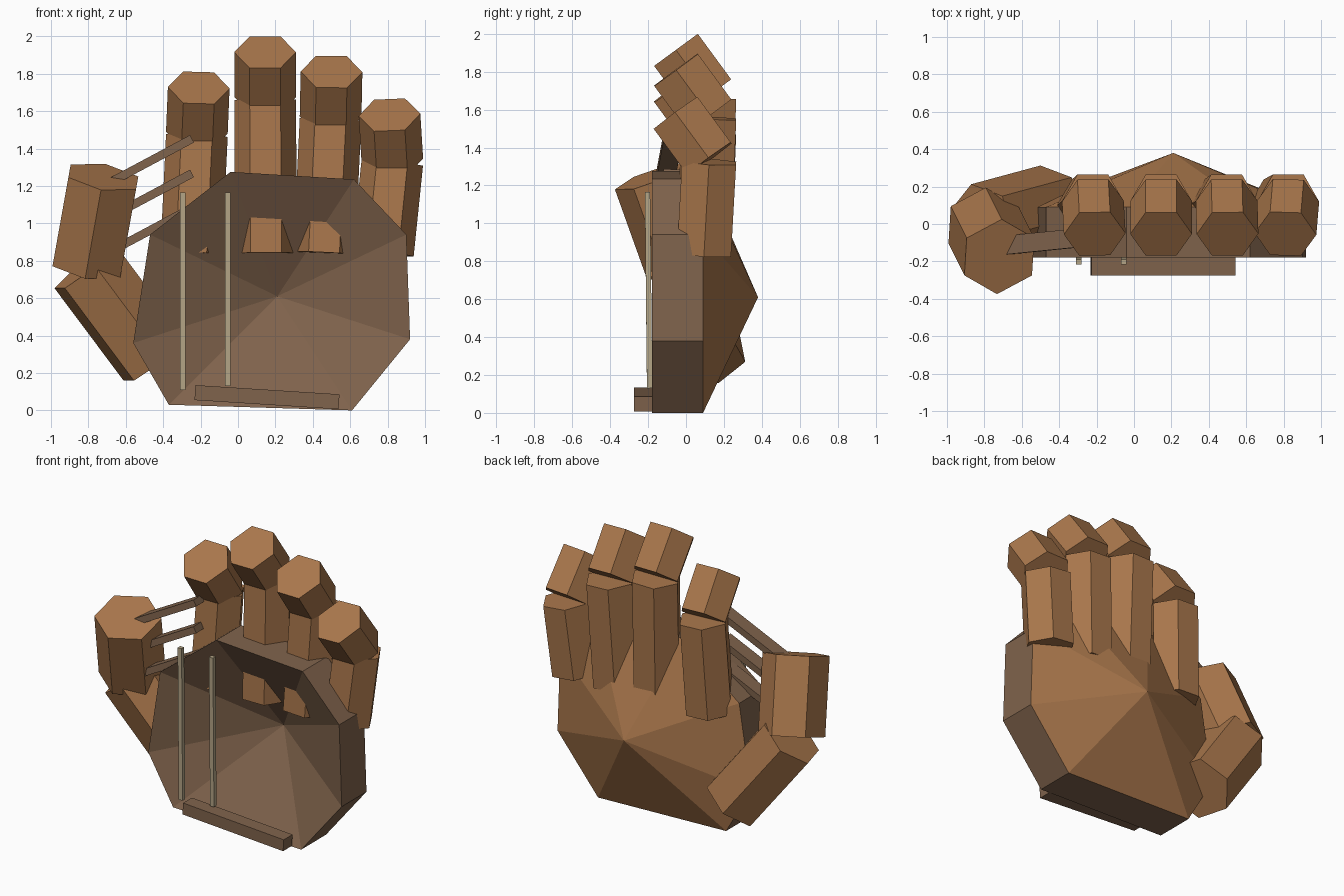
import bpy, bmesh, math
from mathutils import Vector

cube = bpy.data.objects.get("Cube")
if cube:
    bpy.data.objects.remove(cube, do_unlink=True)


def material(name, rgb):
    m = bpy.data.materials.new(name)
    m.use_nodes = True
    m.diffuse_color = (*rgb, 1)
    m.node_tree.nodes["Principled BSDF"].inputs["Base Color"].default_value = (*rgb, 1)
    return m


leather = material("orange_leather", (0.40, 0.185, 0.072))
lining = material("brown_lining", (0.215, 0.125, 0.072))
cord = material("tan_cord", (0.46, 0.38, 0.24))


def finish(name, bm, *mats):
    bmesh.ops.recalc_face_normals(bm, faces=bm.faces[:])
    mesh = bpy.data.meshes.new(name)
    bm.to_mesh(mesh)
    bm.free()
    for m in mats:
        mesh.materials.append(m)
    ob = bpy.data.objects.new(name, mesh)
    bpy.context.collection.objects.link(ob)
    return ob


def sweep(name, start, end, section, ref, mat):
    """Extrude a flat section from start to end; its first axis follows ref."""
    start, end, ref = Vector(start), Vector(end), Vector(ref)
    axis = (end - start).normalized()
    u = (ref - ref.dot(axis) * axis).normalized()
    v = axis.cross(u)
    bm = bmesh.new()
    rings = [[bm.verts.new(c + u * a + v * b) for a, b in section] for c in (start, end)]
    n = len(section)
    for ring in rings:
        bm.faces.new(ring)
    for i in range(n):
        j = (i + 1) % n
        bm.faces.new((rings[0][i], rings[0][j], rings[1][j], rings[1][i]))
    return finish(name, bm, mat)


def hexagon(r):
    return [(r * math.cos(k * math.pi / 3), r * math.sin(k * math.pi / 3)) for k in range(6)]


def bar(name, start, end, depth, height, mat):
    d, h = depth / 2, height / 2
    sweep(name, start, end, [(d, h), (-d, h), (-d, -h), (d, -h)], (0, 1, 0), mat)


# Palm: eight-sided rim with a hollow front and a domed back
outline = [(-0.56, 0.36), (-0.37, 0.03), (0.61, 0.0), (0.92, 0.38),
           (0.90, 0.94), (0.62, 1.235), (-0.04, 1.275), (-0.47, 0.94)]
bm = bmesh.new()
front = [bm.verts.new((x, -0.18, z)) for x, z in outline]
back = [bm.verts.new((x, 0.09, z)) for x, z in outline]
hollow = bm.verts.new((0.21, 0.20, 0.61))
dome = bm.verts.new((0.21, 0.38, 0.61))
for i in range(8):
    j = (i + 1) % 8
    bm.faces.new((front[i], front[j], hollow))
    bm.faces.new((front[i], front[j], back[j], back[i]))
    bm.faces.new((back[i], back[j], dome)).material_index = 1
finish("palm", bm, lining, leather)

# Fingers: base x, knuckle x, tip x, tip centre height
fingers = {
    "index": (-0.25, -0.22, -0.21, 1.725),
    "middle": (0.15, 0.145, 0.145, 1.915),
    "ring": (0.46, 0.495, 0.50, 1.81),
    "little": (0.775, 0.825, 0.81, 1.58),
}
for name, (base, knuckle, tip, top) in fingers.items():
    sweep(name + "_finger_lower", (base, 0.095, 0.84), (knuckle, 0.122, top - 0.255),
          hexagon(0.165), (1, 0, 0), leather)
    sweep(name + "_finger_tip", (knuckle, 0.123, top - 0.24), (tip, -0.053, top),
          hexagon(0.165), (1, 0, 0), leather)

# Thumb
sweep("thumb_lower", (-0.445, 0.11, 0.27), (-0.815, 0.01, 0.765),
      hexagon(0.21), (-0.055, 0.2, 0), leather)
sweep("thumb_tip", (-0.805, -0.005, 0.773), (-0.72, -0.175, 1.248),
      hexagon(0.212), (0, -1, 0), leather)

# Webbing between thumb and index finger
for i in range(3):
    drop = 0.185 * i
    bar(f"web_strap_{i + 1}", (-0.70, -0.115, 1.21 - drop), (-0.25, -0.07, 1.45 - drop),
        0.10, 0.045, lining)

# Upright cords and wrist strap
for side, x, low in (("right", -0.295, 0.11), ("left", -0.055, 0.13)):
    bar("cord_" + side, (x, -0.192, low), (x, -0.203, 1.165), 0.028, 0.03, cord)
bar("wrist_strap", (-0.23, -0.227, 0.095), (0.54, -0.227, 0.046), 0.096, 0.08, lining)
